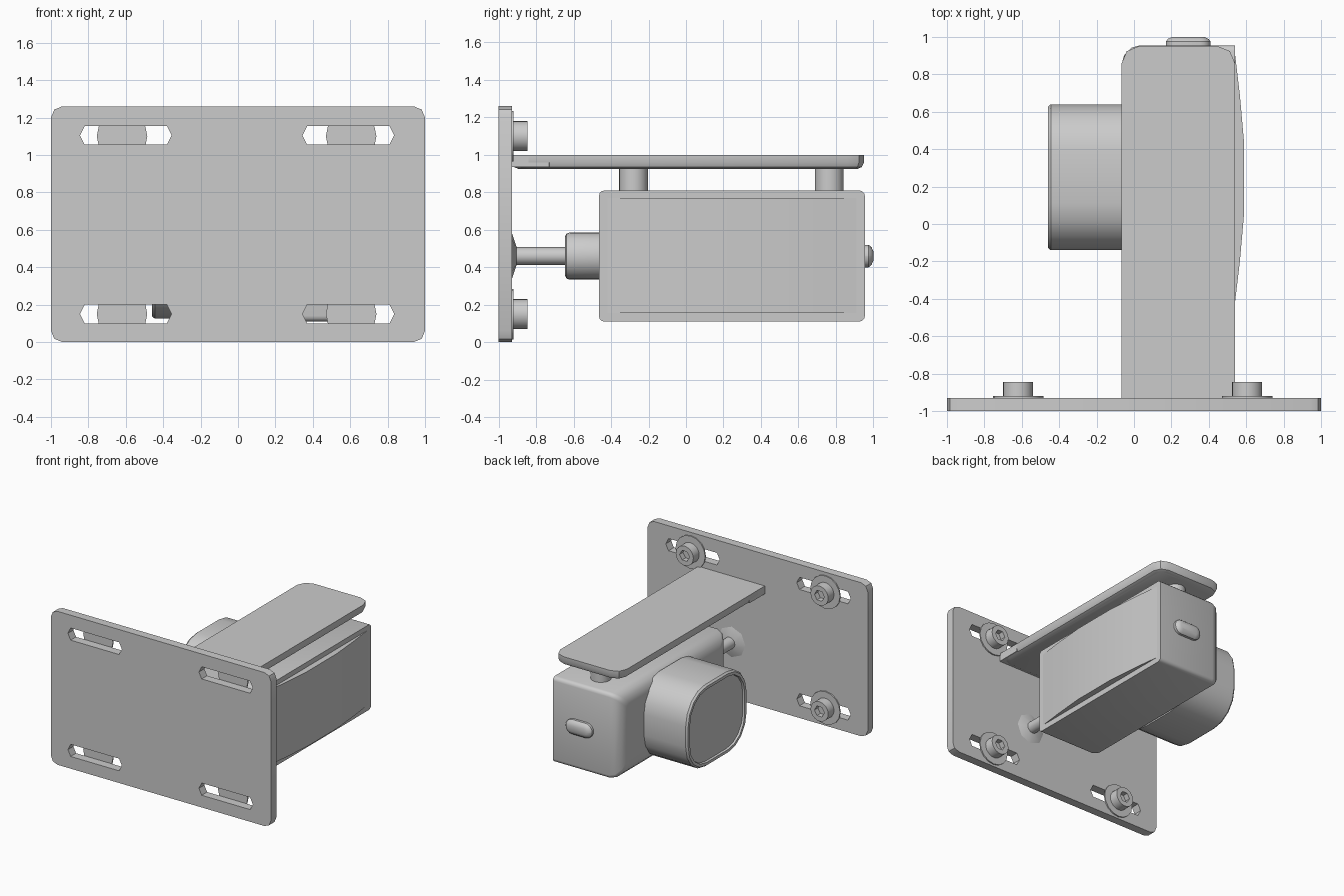
import bpy, bmesh, math
from mathutils import Vector

if "Cube" in bpy.data.objects:
    bpy.data.objects.remove(bpy.data.objects["Cube"])


def place(axis, d, a, b):
    return {'x': (d, a, b), 'y': (a, d, b), 'z': (a, b, d)}[axis]


def rounded_rect(w, h, r, seg):
    pts = []
    for k, (sx, sy) in enumerate([(1, 1), (-1, 1), (-1, -1), (1, -1)]):
        for i in range(seg + 1):
            t = math.pi / 2 * (k + i / seg)
            pts.append((sx * (w / 2 - r) + r * math.cos(t), sy * (h / 2 - r) + r * math.sin(t)))
    return pts


def circle(r, seg=6):
    return rounded_rect(2 * r, 2 * r, r, seg)


def hexagon(r, seg=6):
    pts = []
    for a, b in circle(1, seg):
        t = math.atan2(b, a)
        k = r * math.cos(math.pi / 6) / math.cos(t % (math.pi / 3) - math.pi / 6)
        pts.append((k * a, k * b))
    return pts


def loft(name, axis, centre, rings):
    """Skin a list of (depth, outline) rings along an axis and cap both ends."""
    bm = bmesh.new()
    loops = [[bm.verts.new(place(axis, d, a + centre[0], b + centre[1])) for a, b in pts]
             for d, pts in rings]
    n = len(loops[0])
    for p, q in zip(loops, loops[1:]):
        for i in range(n):
            j = (i + 1) % n
            bm.faces.new((p[i], p[j], q[j], q[i]))
    bm.faces.new(loops[0])
    bm.faces.new(loops[-1])
    bmesh.ops.remove_doubles(bm, verts=bm.verts, dist=1e-5)
    bmesh.ops.recalc_face_normals(bm, faces=bm.faces)
    me = bpy.data.meshes.new(name)
    bm.to_mesh(me)
    bm.free()
    ob = bpy.data.objects.new(name, me)
    bpy.context.collection.objects.link(ob)
    return ob


def cylinder(name, axis, centre, lo, hi, r, seg=6):
    return loft(name, axis, centre, [(lo, circle(r, seg)), (hi, circle(r, seg))])


# Mounting plate with four six-sided slots
outline = rounded_rect(2, 1.26, 0.06, 2)
plate = loft('mounting_plate', 'y', (0, 0.63), [(-1, outline), (-0.93, outline)])
slot = [(-0.245, 0), (-0.22, -0.05), (0.22, -0.05), (0.245, 0), (0.22, 0.05), (-0.22, 0.05)]
bpy.context.view_layer.objects.active = plate
for x in (-0.6, 0.59):
    for z in (0.15, 1.105):
        cutter = loft('slot_cutter', 'y', (x, z), [(-1.1, slot), (-0.8, slot)])
        cutter.hide_render = True
        mod = plate.modifiers.new('slot', 'BOOLEAN')
        mod.operation = 'DIFFERENCE'
        mod.solver = 'EXACT'
        mod.object = cutter
        bpy.ops.object.modifier_apply(modifier=mod.name)
        bpy.data.objects.remove(cutter)

# Socket-head bolts on washers
for x in (-0.62, 0.605):
    for z in (0.15, 1.1):
        cylinder('washer', 'y', (x, z), -0.93, -0.92, 0.135, 4)
        loft('bolt', 'y', (x, z), [(-0.93, circle(0.08)), (-0.845, circle(0.08)),
                                   (-0.845, hexagon(0.045)), (-0.89, hexagon(0.045))])

# Top arm: flat top, rounded lower edge
loft('top_arm', 'z', (0.237, 0.01),
     [(z, rounded_rect(0.605 - 2 * i, 1.88 - 2 * i, 0.09 - i, 2))
      for z, i in [(0.925, 0.035), (0.935, 0.012), (0.96, 0), (1.0, 0)]])
arm_root = rounded_rect(0.605, 0.2, 0.001, 1)
loft('arm_root', 'z', (0.237, -0.83), [(0.935, arm_root), (1.0, arm_root)])

# Posts joining arm and housing
for y in (-0.28, 0.765):
    cylinder('post', 'z', (0.237, y), 0.79, 0.935, 0.077)

# Housing with a rounded lens side
loft('housing', 'x', (0.245, 0.46),
     [(x, rounded_rect(1.42 - 2 * i, 0.7 - 2 * i, 0.03, 3))
      for x, i in [(0.54, 0), (0.03, 0), (-0.015, 0.013), (-0.052, 0.05), (-0.066, 0.1)]])

# Bowed panel on the opposite side
bow = [(0.53, -0.42), (0.54, -0.42), (0.566, -0.2), (0.588, 0.05), (0.588, 0.44),
       (0.566, 0.69), (0.54, 0.91), (0.53, 0.91)]
loft('bowed_panel', 'z', (0, 0), [(0.155, bow), (0.77, bow)])

# Lens barrel with a raised rim
loft('lens_barrel', 'x', (0.25, 0.46),
     [(x, rounded_rect(0.78 - 2 * i, 0.67 - 2 * i, 0.25 - i, 4))
      for x, i in [(-0.03, 0), (-0.445, 0), (-0.46, 0.012), (-0.46, 0.035), (-0.445, 0.04)]])

# Pill-shaped button on the back end
loft('button', 'y', (0.29, 0.46),
     [(y, rounded_rect(0.24 - 2 * i, 0.12 - 2 * i, 0.058 - i, 4))
      for y, i in [(0.94, 0), (0.975, 0), (0.99, 0.012), (1.0, 0.035)]])

# Shaft, flared foot and collar
cylinder('shaft', 'y', (0.237, 0.46), -0.93, -0.63, 0.047)
loft('shaft_foot', 'y', (0.237, 0.46), [(-0.93, circle(0.125, 2)), (-0.905, circle(0.05, 2))])
loft('collar', 'y', (0.237, 0.46),
     [(-0.645, circle(0.105)), (-0.638, circle(0.12)), (-0.62, circle(0.126)), (-0.45, circle(0.126))])

# Smooth the rounded parts while keeping edges crisp
bpy.ops.object.select_all(action='SELECT')
bpy.ops.object.shade_smooth_by_angle(angle=math.radians(35))
